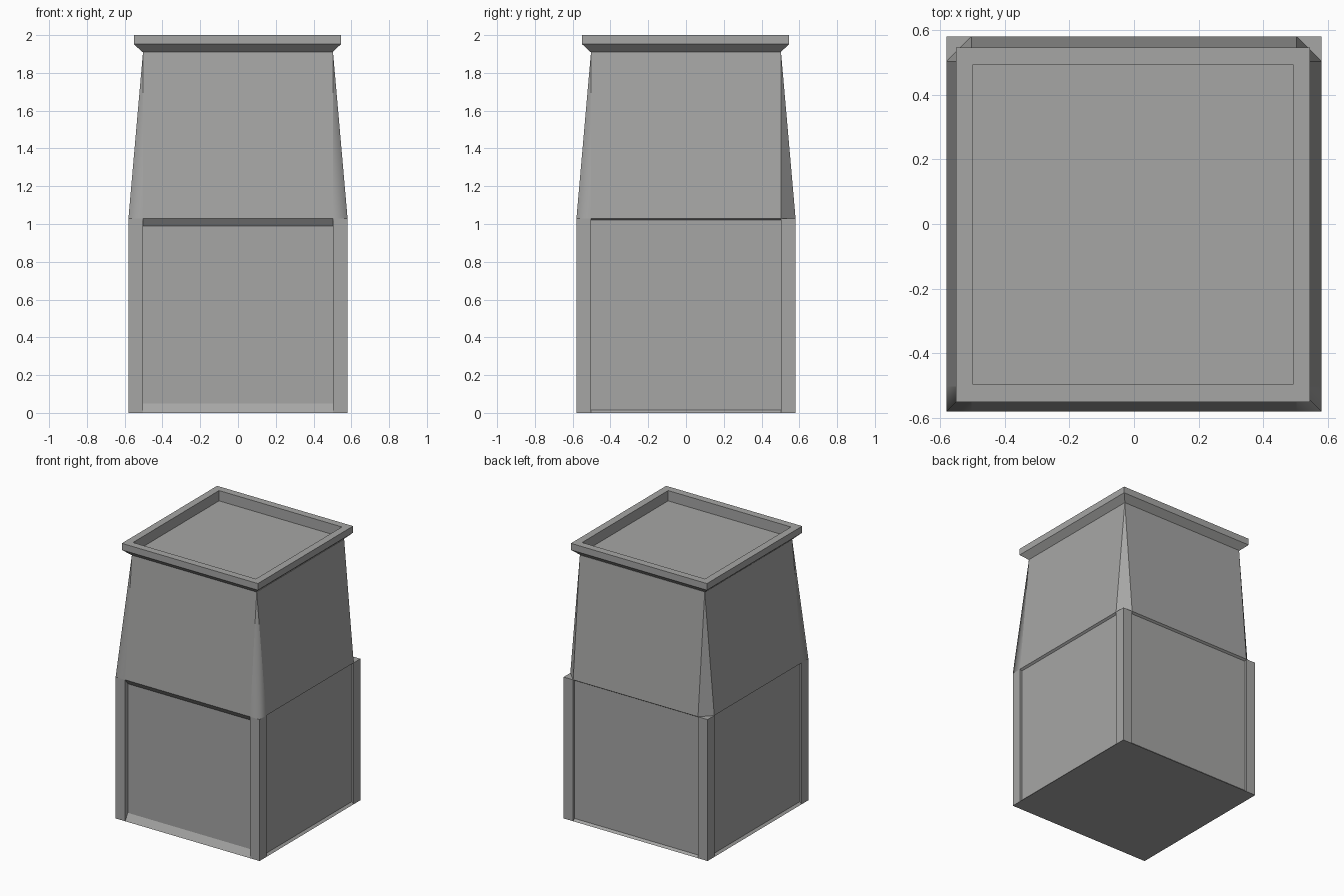
import bpy, bmesh
from math import pi
from mathutils import Matrix, Vector

if "Cube" in bpy.data.objects:
    bpy.data.objects.remove(bpy.data.objects["Cube"], do_unlink=True)

grey = bpy.data.materials.new("stone_grey")
grey.use_nodes = True
colour = (0.38, 0.38, 0.375, 1)
grey.diffuse_color = colour
grey.node_tree.nodes["Principled BSDF"].inputs["Base Color"].default_value = colour


def finish(bm, name):
    bmesh.ops.remove_doubles(bm, verts=bm.verts[:], dist=0.0005)
    bmesh.ops.recalc_face_normals(bm, faces=bm.faces[:])
    mesh = bpy.data.meshes.new(name)
    bm.to_mesh(mesh)
    bm.free()
    mesh.materials.append(grey)
    obj = bpy.data.objects.new(name, mesh)
    bpy.context.collection.objects.link(obj)
    return obj


def square(half, z):
    return [(-half, -half, z), (half, -half, z), (half, half, z), (-half, half, z)]


HALF, POST, NECK = 0.58, 0.503, 0.503    # outer half width, post edge, top half width
MID, SHOULDER = 1.03, 1.91               # heights of base top and taper top

# Pedestal body: four sides, each with posts, a recessed panel and a taper
bm = bmesh.new()


def add_side(turn, depth, lip, sill, ridge):
    rot = Matrix.Rotation(turn * pi / 2, 3, 'Z')

    def face(*points):
        return bm.faces.new([bm.verts.new(rot @ Vector(p)) for p in points])

    back = -HALF + depth
    outer = [(-POST, -HALF, 0), (POST, -HALF, 0), (POST, -HALF, MID), (-POST, -HALF, MID)]
    inner = [(-POST, back, sill), (POST, back, sill),
             (POST, back, MID - lip), (-POST, back, MID - lip)]
    # corner posts
    for s in (-1, 1):
        face((s * POST, -HALF, 0), (s * HALF, -HALF, 0),
             (s * HALF, -HALF, MID), (s * POST, -HALF, MID))
    # recess border and panel
    for i in range(4):
        j = (i + 1) % 4
        face(outer[i], outer[j], inner[j], inner[i])
    face(*inner)
    # tapered upper panel
    face(outer[3], outer[2], (NECK, -NECK, SHOULDER), (-NECK, -NECK, SHOULDER))
    # tapered corner: ridge at the front, chamfer with a flat post top at the back
    a, b, c = (POST, -HALF, MID), (HALF, -HALF, MID), (HALF, -POST, MID)
    apex = (NECK, -NECK, SHOULDER)
    if ridge:
        for f in (face(a, b, apex), face(b, c, apex)):
            f.smooth = True
    else:
        face(a, c, apex)
        face(a, b, c)


add_side(0, 0.03, 0.04, 0.05, True)
for turn in (1, 2, 3):
    add_side(turn, 0.015, 0.01, 0.015, turn == 3)
# underside and top, sharing the side outlines
base = []
for turn in range(4):
    rot = Matrix.Rotation(turn * pi / 2, 3, 'Z')
    base += [rot @ Vector((x, -HALF, 0)) for x in (-HALF, -POST, POST)]
bm.faces.new([bm.verts.new(p) for p in base])
bm.faces.new([bm.verts.new(p) for p in square(NECK, SHOULDER)])
finish(bm, "pedestal_body")

# Rim with a flared underside and a sunken square tray
bm = bmesh.new()
profile = [(0.503, 1.91), (0.548, 1.952), (0.548, 2.0), (0.495, 2.0), (0.495, 1.925)]
rings = [[bm.verts.new(p) for p in square(h, z)] for h, z in profile]
for lower, upper in zip(rings, rings[1:]):
    for i in range(4):
        j = (i + 1) % 4
        bm.faces.new((lower[i], lower[j], upper[j], upper[i]))
bm.faces.new(rings[0])
bm.faces.new(rings[-1])
rim = finish(bm, "top_rim")
rim.location = (-0.003, -0.002, 0)
